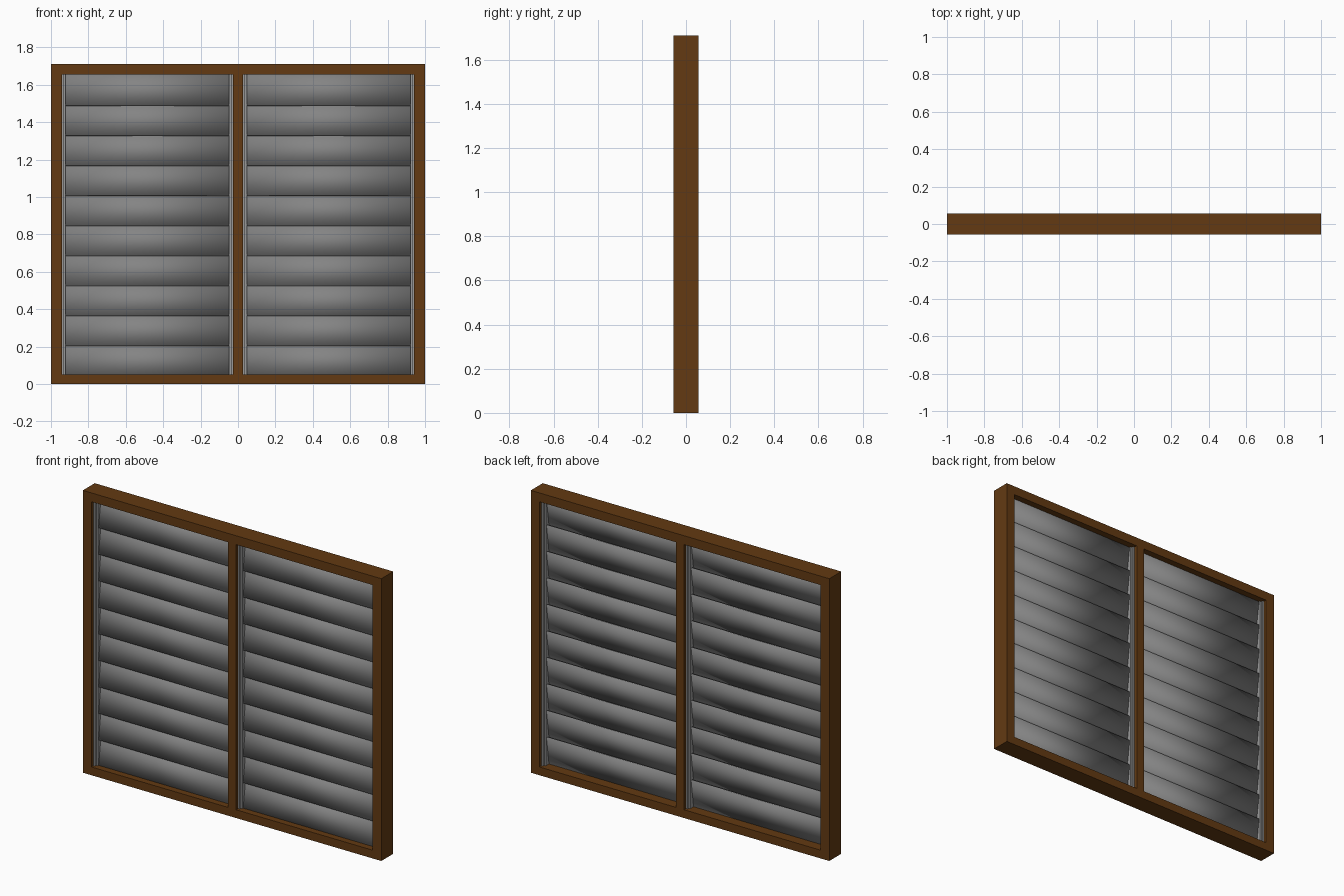
import bpy, bmesh, math
from mathutils import Matrix, Vector

if "Cube" in bpy.data.objects:
    bpy.data.objects.remove(bpy.data.objects["Cube"])

HEIGHT, DEPTH = 1.71, 0.114
XS = [-1.0, -0.942, -0.027, 0.027, 0.942, 1.0]   # frame cell lines
ZS = [0.0, 0.05, 1.656, HEIGHT]
SLATS = 10
PITCH = (ZS[2] - ZS[1]) / SLATS


def material(name, rgb):
    m = bpy.data.materials.new(name)
    m.diffuse_color = (*rgb, 1.0)
    m.use_nodes = True
    m.node_tree.nodes["Principled BSDF"].inputs["Base Color"].default_value = m.diffuse_color
    return m


wood = material("brown wood", (0.125, 0.042, 0.006))
slat_grey = material("slat grey", (0.23, 0.23, 0.23))
metal = material("light grey metal", (0.32, 0.32, 0.32))


def finish(bm, name, mat):
    bmesh.ops.recalc_face_normals(bm, faces=bm.faces)
    mesh = bpy.data.meshes.new(name)
    bm.to_mesh(mesh)
    bm.free()
    mesh.materials.append(mat)
    obj = bpy.data.objects.new(name, mesh)
    bpy.context.collection.objects.link(obj)
    return obj


def add_box(bm, center, size, tilt=0.0):
    m = (Matrix.Translation(Vector(center)) @ Matrix.Rotation(tilt, 4, 'X')
         @ Matrix.Diagonal((*size, 1.0)))
    bmesh.ops.create_cube(bm, size=1.0, matrix=m)


# Window frame: flat grid with two open cells, pushed back to full depth
bm = bmesh.new()
grid = [[bm.verts.new((x, -DEPTH / 2, z)) for z in ZS] for x in XS]
for i in range(5):
    for k in range(3):
        if k == 1 and i in (1, 3):
            continue
        bm.faces.new((grid[i][k], grid[i + 1][k], grid[i + 1][k + 1], grid[i][k + 1]))
ext = bmesh.ops.extrude_face_region(bm, geom=bm.faces[:], use_keep_orig=True)
back = [g for g in ext["geom"] if isinstance(g, bmesh.types.BMVert)]
bmesh.ops.translate(bm, verts=back, vec=(0, DEPTH, 0))
finish(bm, "window_frame", wood)

mid_z, open_h = (ZS[1] + ZS[2]) / 2, ZS[2] - ZS[1]
for side, x0, x1 in (("left", XS[1], XS[2]), ("right", XS[3], XS[4])):
    # Stepped metal side rails that hold the slat ends
    bm = bmesh.new()
    for x, d in ((x0, 1), (x1, -1)):
        add_box(bm, (x + d * 0.005, 0, mid_z), (0.010, 0.074, open_h))
        add_box(bm, (x + d * 0.010, 0, mid_z), (0.020, 0.050, open_h))
    finish(bm, side + "_side_rails", metal)

    # Overlapping smooth-shaded slats, lower edge leaning forward
    bm = bmesh.new()
    for n in range(SLATS):
        add_box(bm, ((x0 + x1) / 2, 0, ZS[1] + (n + 0.5) * PITCH),
                (x1 - x0 - 0.036, 0.012, PITCH + 0.016), math.radians(-8))
    slats = finish(bm, side + "_slats", slat_grey)
    for p in slats.data.polygons:
        p.use_smooth = True
